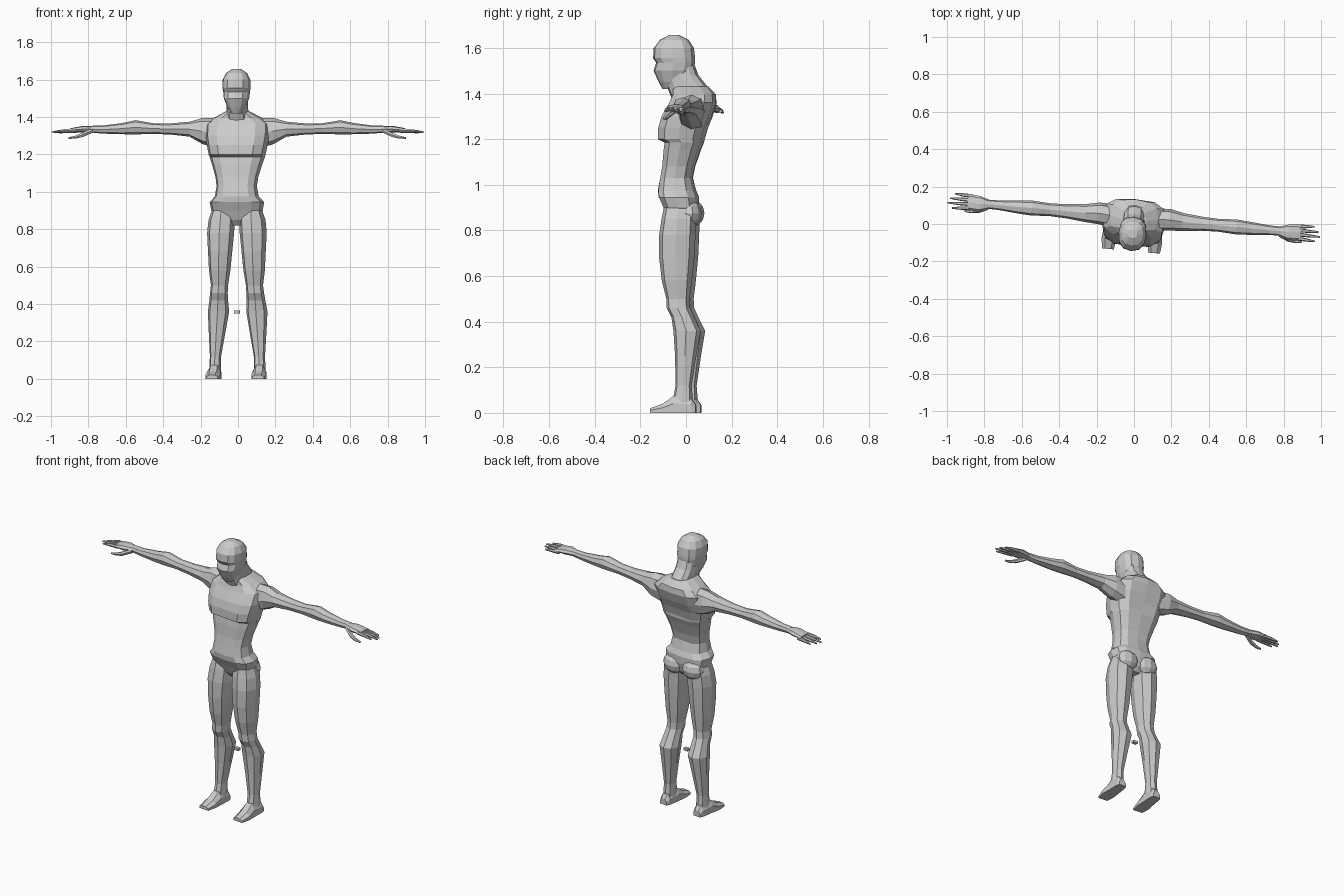
import bpy, bmesh, math
from mathutils import Matrix, Vector

grey = bpy.data.materials.new("plain_grey")
grey.diffuse_color = (0.6, 0.6, 0.6, 1)

# The whole figure is turned slightly about the vertical axis
TURN = Matrix.Translation((-0.003, 0, 0)) @ Matrix.Rotation(-0.092, 4, 'Z')


def finish(name, bm):
    bmesh.ops.recalc_face_normals(bm, faces=bm.faces)
    bm.transform(TURN)
    mesh = bpy.data.meshes.new(name)
    bm.to_mesh(mesh)
    bm.free()
    mesh.materials.append(grey)
    ob = bpy.data.objects.new(name, mesh)
    bpy.context.collection.objects.link(ob)
    return ob


def loft(name, rings):
    """Skin a list of equal-length point rings and cap both ends."""
    bm = bmesh.new()
    rows = [[bm.verts.new(p) for p in ring] for ring in rings]
    n = len(rows[0])
    for a, b in zip(rows, rows[1:]):
        for i in range(n):
            j = (i + 1) % n
            bm.faces.new((a[i], a[j], b[j], b[i]))
    bm.faces.new(rows[0])
    bm.faces.new(rows[-1])
    return finish(name, bm)


def oval(n, power, start=0.0):
    """Unit squared-off oval."""
    pts = []
    for i in range(n):
        a = start + 2 * math.pi * i / n
        c, s = math.cos(a), math.sin(a)
        pts.append((math.copysign(abs(c) ** power, c) if abs(c) > 1e-6 else 0,
                    math.copysign(abs(s) ** power, s) if abs(s) > 1e-6 else 0))
    return pts


def level(z, x0, x1, y0, y1, groove=0, n=12, power=0.75):
    """Horizontal section; groove sinks the front and back midline."""
    cx, cy, rx, ry = (x0 + x1) / 2, (y0 + y1) / 2, (x1 - x0) / 2, (y1 - y0) / 2
    return [Vector((cx + rx * u, cy + ry * v - (math.copysign(groove, v) if abs(u) < 0.01 else 0), z))
            for u, v in oval(n, power)]


def upright(x, y, z, ry, rz, n=8, power=0.85):
    """Section across a limb that runs along x."""
    return [Vector((x, y + ry * u, z + rz * v)) for u, v in oval(n, power)]


def flip(rings, s):
    return [[Vector((p.x * s, p.y, p.z)) for p in r] for r in rings]


# Torso: height, half width, front, back, midline groove
torso = [
    (0.82, 0.045, -0.05, 0.02, 0), (0.85, 0.11, -0.075, 0.045, 0),
    (0.90, 0.138, -0.10, 0.06, 0.006), (0.945, 0.146, -0.12, 0.058, 0),
    (0.975, 0.118, -0.124, 0.045, 0), (1.03, 0.108, -0.115, 0.032, 0.004),
    (1.08, 0.115, -0.106, 0.042, 0.004), (1.15, 0.136, -0.10, 0.066, 0.004),
    (1.185, 0.148, -0.095, 0.08, 0.004), (1.20, 0.153, -0.126, 0.085, 0.012),
    (1.25, 0.163, -0.125, 0.10, 0.012), (1.30, 0.172, -0.11, 0.12, 0.008),
    (1.36, 0.172, -0.075, 0.137, 0.004), (1.395, 0.13, -0.06, 0.132, 0),
    (1.43, 0.065, -0.06, 0.10, 0)]
loft("torso", [level(z, -w, w, f, b, g) for z, w, f, b, g in torso])

# Neck
neck = [(1.36, 0.075, -0.055, 0.13), (1.42, 0.058, -0.08, 0.103),
        (1.48, 0.058, -0.095, 0.055), (1.53, 0.055, -0.09, 0.036)]
loft("neck", [level(z, -w, w, f, b) for z, w, f, b in neck])

# Head with recessed eye line and tapering chin
head = [(1.42, 0.026, -0.103, -0.05), (1.45, 0.048, -0.12, 0.0),
        (1.50, 0.068, -0.143, 0.034), (1.535, 0.072, -0.131, 0.04),
        (1.555, 0.075, -0.145, 0.04), (1.60, 0.074, -0.142, 0.035),
        (1.635, 0.057, -0.115, 0.012), (1.656, 0.025, -0.075, -0.03)]
loft("head", [level(z, -w, w, f, b, power=0.82) for z, w, f, b in head])

# Leg: height, inner x, outer x, front, back
leg = [(0.90, 0.025, 0.135, -0.09, 0.045), (0.85, 0.012, 0.153, -0.10, 0.052),
       (0.78, 0.015, 0.16, -0.11, 0.05), (0.68, 0.025, 0.155, -0.11, 0.045),
       (0.58, 0.035, 0.15, -0.098, 0.035), (0.50, 0.048, 0.14, -0.078, 0.025),
       (0.46, 0.05, 0.145, -0.076, 0.027), (0.42, 0.05, 0.15, -0.055, 0.045),
       (0.36, 0.046, 0.16, -0.046, 0.075), (0.25, 0.065, 0.155, -0.038, 0.056),
       (0.12, 0.088, 0.148, -0.035, 0.036), (0.04, 0.088, 0.152, -0.05, 0.042)]

# Foot: y, inner x, outer x, top height
foot = [(0.055, 0.098, 0.145, 0.035), (0.035, 0.09, 0.152, 0.065),
        (-0.04, 0.086, 0.157, 0.075), (-0.09, 0.084, 0.163, 0.04),
        (-0.145, 0.092, 0.155, 0.02)]

# Arm: x, y, z, half depth, half height
arm = [(0.12, 0.035, 1.315, 0.06, 0.08), (0.19, 0.04, 1.325, 0.058, 0.07),
       (0.26, 0.035, 1.335, 0.048, 0.04), (0.36, 0.035, 1.336, 0.038, 0.03),
       (0.45, 0.035, 1.338, 0.034, 0.028), (0.55, 0.035, 1.345, 0.04, 0.038),
       (0.62, 0.034, 1.338, 0.035, 0.03), (0.72, 0.034, 1.333, 0.026, 0.022),
       (0.79, 0.034, 1.335, 0.024, 0.018)]
palm = [(0.77, 0.034, 1.335, 0.022, 0.016), (0.83, 0.032, 1.335, 0.042, 0.018),
        (0.895, 0.036, 1.33, 0.042, 0.011)]
thumb = [(0.78, 0.02, 1.328, 0.016, 0.014), (0.83, -0.004, 1.305, 0.014, 0.013),
         (0.87, -0.012, 1.292, 0.01, 0.009), (0.905, -0.014, 1.288, 0.005, 0.005)]

for side, s in (("left", 1), ("right", -1)):
    loft(side + "_leg", flip([level(*r, n=8, power=0.85) for r in leg], s))
    loft(side + "_foot", flip([[Vector(p) for p in (
        (a, y, 0), (b, y, 0), (b, y, h * 0.55), (b * 0.75 + a * 0.25, y, h),
        (a * 0.75 + b * 0.25, y, h), (a, y, h * 0.55))] for y, a, b, h in foot], s))
    loft(side + "_arm", flip([upright(*r) for r in arm], s))
    loft(side + "_palm", flip([upright(*r) for r in palm], s))
    loft(side + "_thumb", flip([upright(*r, n=6) for r in thumb], s))
    # Four fingers fanned across the hand
    for i, tip in enumerate((0.975, 1.0, 0.99, 0.965)):
        y, ty, z = 0.004 + 0.0215 * i, -0.004 + 0.026 * i, 1.33 - 0.002 * i
        loft(f"{side}_finger_{i + 1}", flip([
            upright(0.87, y, z, 0.011, 0.01, 6),
            upright((0.88 + tip) / 2, (y + ty) / 2, z - 0.002, 0.009, 0.009, 6),
            upright(tip, ty, z - 0.008, 0.004, 0.004, 6)], s))
    # Buttock
    bm = bmesh.new()
    bmesh.ops.create_uvsphere(bm, u_segments=10, v_segments=6, radius=1)
    bm.transform(Matrix.Translation((s * 0.068, 0.025, 0.875)) @ Matrix.Diagonal((0.07, 0.05, 0.058, 1)))
    finish(side + "_buttock", bm)

# Small loose block between the calves
bm = bmesh.new()
bmesh.ops.create_cube(bm, size=1)
bm.transform(Matrix.Translation((-0.002, 0, 0.357)) @ Matrix.Diagonal((0.03, 0.02, 0.015, 1)))
finish("small_block", bm)
